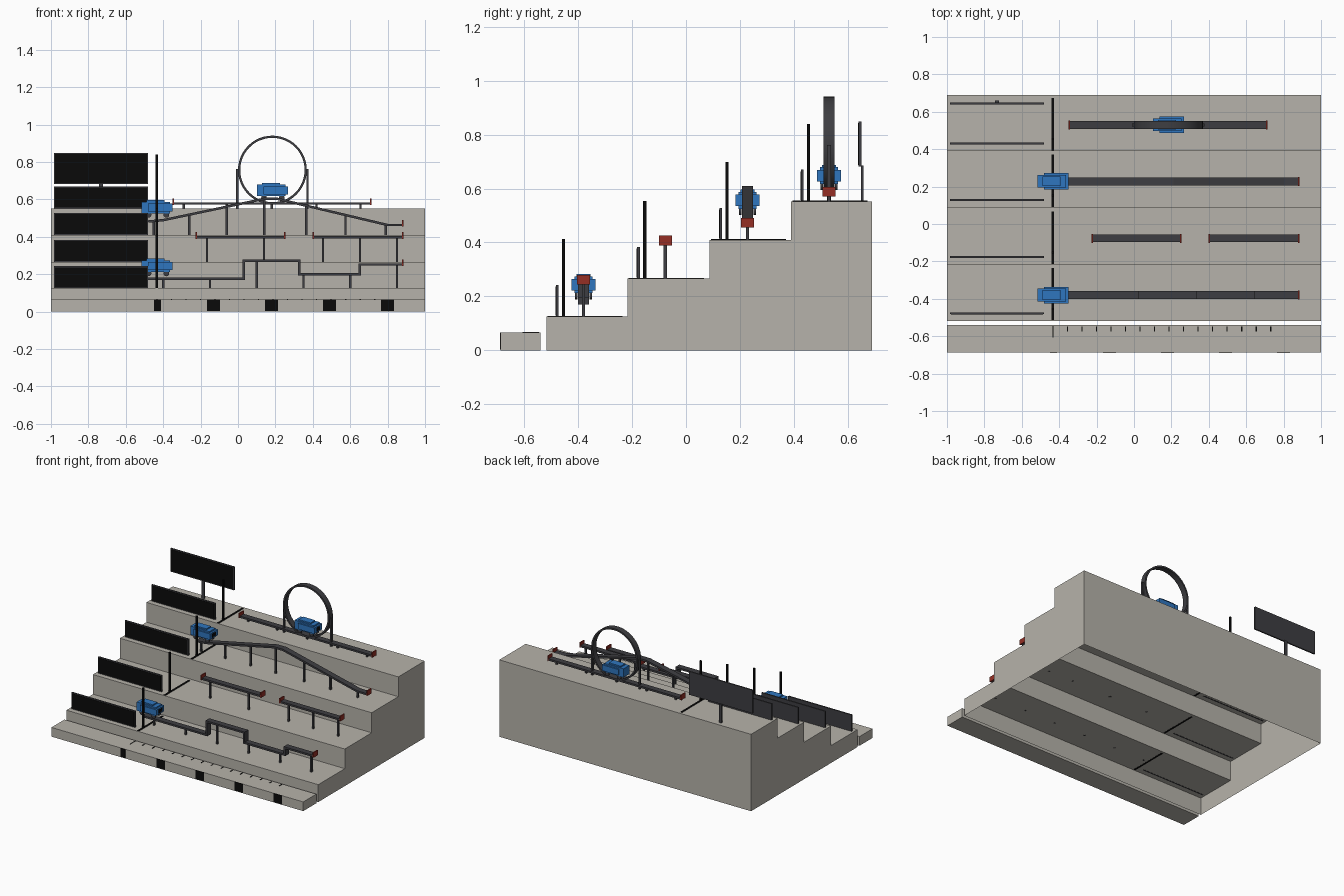
import bpy, bmesh, math
from mathutils import Vector

cube = bpy.data.objects.get("Cube")
if cube:
    bpy.data.objects.remove(cube)


def material(name, rgb):
    m = bpy.data.materials.new(name)
    m.use_nodes = True
    m.diffuse_color = (*rgb, 1)
    m.node_tree.nodes["Principled BSDF"].inputs["Base Color"].default_value = (*rgb, 1)
    return m


STONE = material("warm grey stone", (0.47, 0.45, 0.405))
BLACK = material("black", (0.003, 0.003, 0.003))
STEEL = material("dark steel", (0.048, 0.048, 0.054))
BLUE = material("cart blue", (0.028, 0.18, 0.52))
RED = material("stop red", (0.30, 0.028, 0.018))


def finish(bm, name, mat):
    bmesh.ops.recalc_face_normals(bm, faces=bm.faces)
    me = bpy.data.meshes.new(name)
    bm.to_mesh(me)
    bm.free()
    ob = bpy.data.objects.new(name, me)
    me.materials.append(mat)
    bpy.context.collection.objects.link(ob)
    return ob


def add_box(bm, x0, x1, y0, y1, z0, z1):
    r = bmesh.ops.create_cube(bm, size=1)
    for v in r["verts"]:
        v.co = Vector(((x0 + x1) / 2 + v.co.x * (x1 - x0),
                       (y0 + y1) / 2 + v.co.y * (y1 - y0),
                       (z0 + z1) / 2 + v.co.z * (z1 - z0)))


def boxes(name, mat, items):
    bm = bmesh.new()
    for b in items:
        add_box(bm, *b)
    return finish(bm, name, mat)


def extrude_profile(name, mat, pts, y, half):
    """Extrude a closed x-z profile across y."""
    bm = bmesh.new()
    face = bm.faces.new([bm.verts.new((x, y - half, z)) for x, z in pts])
    r = bmesh.ops.extrude_face_region(bm, geom=[face])
    bmesh.ops.translate(bm, vec=(0, 2 * half, 0),
                        verts=[g for g in r["geom"] if isinstance(g, bmesh.types.BMVert)])
    return finish(bm, name, mat)


def rail(name, path, y):
    """Flat beam following an x-z path with mitred corners."""
    t, upper, lower = 0.0065, [], []
    p = [Vector(q) for q in path]
    for i, q in enumerate(p):
        a = (q - p[i - 1]).normalized() if i else None
        b = (p[i + 1] - q).normalized() if i < len(p) - 1 else None
        a, b = a or b, b or a
        na, nb = Vector((-a.y, a.x)), Vector((-b.y, b.x))
        m = (na + nb) / (1 + na.dot(nb)) * t
        upper.append(tuple(q + m))
        lower.append(tuple(q - m))
    extrude_profile(name, STEEL, upper + lower[::-1], y, 0.021)


def height_at(path, x):
    for (x0, z0), (x1, z1) in zip(path, path[1:]):
        if x0 <= x <= x1 and x1 > x0:
            return z0 + (z1 - z0) * (x - x0) / (x1 - x0)
    return path[-1][1]


# Stepped plinth: hollow shell, open underneath
EDGE = [-0.518, -0.217, 0.088, 0.39, 0.69]
TREAD = [0.125, 0.266, 0.41, 0.552]
profile = [(EDGE[0], 0)]
for i, z in enumerate(TREAD):
    profile += [(EDGE[i], z), (EDGE[i + 1], z)]
profile.append((EDGE[4], 0))
bm = bmesh.new()
sides = [[bm.verts.new((x, y, z)) for y, z in profile] for x in (-1, 1)]
for s in sides:
    bm.faces.new(s)
for i in range(len(profile) - 1):
    bm.faces.new((sides[0][i], sides[0][i + 1], sides[1][i + 1], sides[1][i]))
finish(bm, "stepped_plinth", STONE)

# Front slab with scale blocks and ticks
boxes("front_slab", STONE, [(-1, 1, -0.688, -0.54, 0, 0.066)])
blocks = [(-0.45, -0.413)] + [(c - 0.034, c + 0.034) for c in (-0.131, 0.179, 0.489, 0.799)]
boxes("scale_blocks", BLACK, [(a, b, -0.69, -0.685, 0.004, 0.066) for a, b in blocks])
ticks = [(-0.435, -0.431, -0.607, -0.545, 0.064, 0.068)]
for i in range(1, 16):
    x = -0.433 + i * 0.0776
    ticks.append((x - 0.003, x + 0.003, -0.575, -0.548, 0.064, 0.068))
boxes("scale_ticks", BLACK, ticks)


# Notice boards
def board(name, y, z0, z1):
    boxes(name + "_frame", STEEL, [(-0.985, -0.48, y - 0.004, y + 0.006, z0, z1)])
    boxes(name + "_panel", BLACK, [(-0.979, -0.486, y - 0.006, y - 0.003, z0 + 0.006, z1 - 0.006)])


for i, z in enumerate(TREAD):
    y0 = EDGE[i]
    board(f"board_{i + 1}", y0 + 0.04, z - 0.001, z + 0.118)
    # Start line and start pole
    boxes(f"start_line_{i + 1}", BLACK, [(-0.441, -0.427, y0 + 0.004, y0 + 0.283, z - 0.001, z + 0.003)])
    boxes(f"start_pole_{i + 1}", BLACK, [(-0.44, -0.428, y0 + 0.058, y0 + 0.07, z - 0.001, z + 0.288)])
board("rear_board", 0.644, 0.682, 0.849)
boxes("rear_board_post", STEEL, [(-0.744, -0.722, 0.649, 0.659, TREAD[3] - 0.001, 0.685)])

# Tracks: step, path, post positions, which ends carry a stop
TRACK_Y = [-0.38, -0.0765, 0.228, 0.53]
TRACKS = [
    ("stepped_track", 0, [(-0.48, 0.176), (0.03, 0.176), (0.03, 0.273), (0.327, 0.273),
                          (0.327, 0.2), (0.65, 0.2), (0.65, 0.252), (0.88, 0.252)],
     (-0.40, -0.15, 0.10, 0.35, 0.60, 0.85), (1,)),
    ("short_track_a", 1, [(-0.222, 0.397), (0.25, 0.397)], (-0.166, 0.139), (0, 1)),
    ("short_track_b", 1, [(0.402, 0.397), (0.88, 0.397)], (0.455, 0.652, 0.85), (0, 1)),
    ("hill_track", 2, [(-0.48, 0.482), (-0.40, 0.489), (0.14, 0.603), (0.21, 0.603), (0.80, 0.463), (0.88, 0.463)],
     (-0.45, -0.26, -0.06, 0.14, 0.365, 0.575, 0.79), (1,)),
    ("loop_track", 3, [(-0.345, 0.578), (0.71, 0.578)], (-0.29, -0.06, 0.18, 0.42, 0.655), (0, 1)),
]
for name, step, path, posts, stops in TRACKS:
    y = TRACK_Y[step]
    rail(name, path, y)
    boxes(name + "_posts", STEEL, [(x - 0.006, x + 0.006, y - 0.006, y + 0.006,
                                    TREAD[step] - 0.001, height_at(path, x)) for x in posts])
    ends = [path[-e] for e in stops]
    boxes(name + "_stops", RED, [(x - 0.004, x + 0.004, y - 0.024, y + 0.024, z - 0.008, z + 0.028)
                                 for x, z in ends])

# Vertical loop band with its two uprights
LX, LZ, LY = 0.184, 0.757, TRACK_Y[3]
bm = bmesh.new()
N = 48
rings = []
for i in range(N):
    a = 2 * math.pi * i / N
    rings.append([bm.verts.new((LX + r * math.cos(a), LY + s, LZ + r * math.sin(a)))
                  for r, s in ((0.172, -0.021), (0.184, -0.021), (0.184, 0.021), (0.172, 0.021))])
for i in range(N):
    a, b = rings[i], rings[(i + 1) % N]
    for k in range(4):
        bm.faces.new((a[k], a[(k + 1) % 4], b[(k + 1) % 4], b[k]))
loop = finish(bm, "loop_band", STEEL)
bpy.context.view_layer.objects.active = loop
loop.select_set(True)
bpy.ops.object.shade_smooth_by_angle(angle=math.radians(30))
boxes("loop_uprights", STEEL, [(x - 0.006, x + 0.006, LY - 0.008, LY + 0.008, TREAD[3] - 0.001, 0.762)
                               for x in (-0.004, 0.372)])


# Carts: body, side pods, roof, open end and wheels
def cart(name, x, y, z):
    boxes(name + "_body", BLUE, [(x - 0.082, x + 0.07, y - 0.034, y + 0.034, z, z + 0.062),
                                 (x - 0.048, x + 0.082, y - 0.044, y + 0.044, z + 0.010, z + 0.052),
                                 (x - 0.055, x + 0.04, y - 0.026, y + 0.026, z + 0.055, z + 0.071)])
    boxes(name + "_opening", BLACK, [(x + 0.080, x + 0.084, y - 0.02, y + 0.02, z + 0.018, z + 0.044)])
    bm = bmesh.new()
    for dx in (-0.045, 0.05):
        for dy in (-0.027, 0.027):
            r = bmesh.ops.create_cone(bm, cap_ends=True, segments=16, radius1=0.015, radius2=0.015, depth=0.01)
            for v in r["verts"]:
                v.co = Vector((x + dx + v.co.x, y + dy + v.co.z, z - 0.008 + v.co.y))
    finish(bm, name + "_wheels", STEEL)


cart("lower_cart", -0.433, TRACK_Y[0], 0.212)
cart("hill_cart", -0.433, TRACK_Y[2], 0.525)
cart("loop_cart", 0.184, TRACK_Y[3], 0.617)
